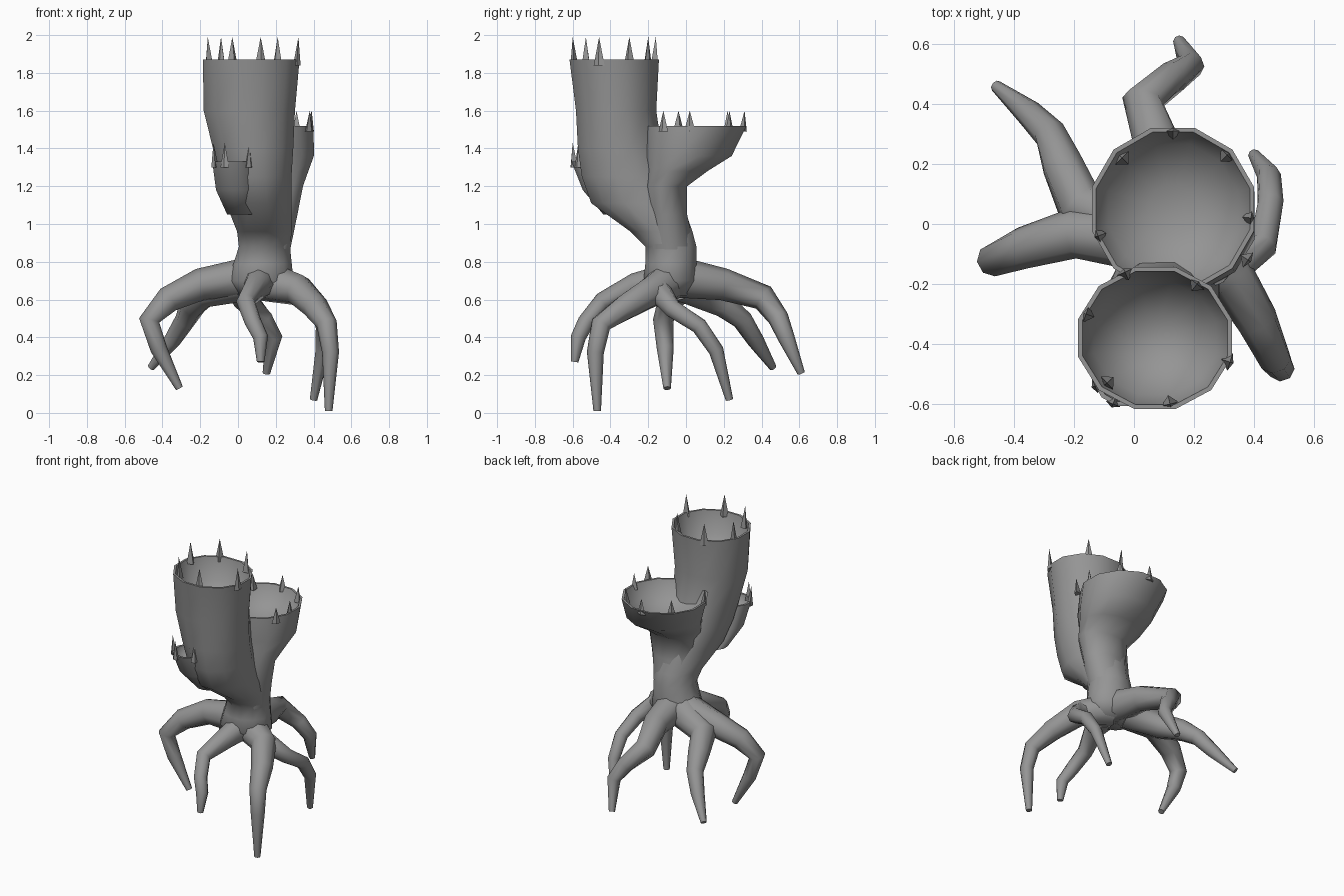
import bpy, bmesh, math
from mathutils import Vector

cube = bpy.data.objects.get("Cube")
if cube:
    bpy.data.objects.remove(cube)

grey = bpy.data.materials.new("stone_grey")
grey.use_nodes = True
grey.diffuse_color = (0.3, 0.3, 0.3, 1)
grey.node_tree.nodes["Principled BSDF"].inputs["Base Color"].default_value = (0.3, 0.3, 0.3, 1)


def finish(name, bm, angle=60):
    bmesh.ops.recalc_face_normals(bm, faces=bm.faces)
    mesh = bpy.data.meshes.new(name)
    bm.to_mesh(mesh)
    bm.free()
    mesh.materials.append(grey)
    obj = bpy.data.objects.new(name, mesh)
    bpy.context.collection.objects.link(obj)
    bpy.ops.object.select_all(action="DESELECT")
    obj.select_set(True)
    bpy.context.view_layer.objects.active = obj
    bpy.ops.object.shade_smooth_by_angle(angle=math.radians(angle))
    return obj


def skin(name, loops):
    """Bridge a list of equal point rings and cap both ends."""
    bm = bmesh.new()
    rings = [[bm.verts.new(p) for p in loop] for loop in loops]
    n = len(rings[0])
    for a, b in zip(rings, rings[1:]):
        for i in range(n):
            j = (i + 1) % n
            bm.faces.new((a[i], a[j], b[j], b[i]))
    bm.faces.new(rings[0])
    bm.faces.new(rings[-1])
    return finish(name, bm)


def ellipse(x, y, z, rx, ry, n=12):
    turns = [2 * math.pi * (i + 0.5) / n for i in range(n)]
    return [Vector((x + rx * math.cos(t), y + ry * math.sin(t), z)) for t in turns]


def cup(name, rings, depth):
    """Stack of ellipses with a hollow mouth at the top."""
    x, y, z, rx, ry = rings[-1]
    inside = [(x, y, z, rx - 0.015, ry - 0.015),
              (x, y, z - depth * 0.6, rx * 0.8, ry * 0.8),
              (x, y, z - depth, rx * 0.3, ry * 0.3)]
    return skin(name, [ellipse(*r) for r in rings + inside])


def limb(name, path, radii, n=8):
    """Tapered tube along a bent path."""
    pts = [Vector(p) for p in path]
    flat = pts[-1] - pts[0]
    flat.z = 0
    side0 = flat.normalized().cross(Vector((0, 0, 1)))
    loops = []
    for i, (p, r) in enumerate(zip(pts, radii)):
        t = Vector()
        if i > 0:
            t += (p - pts[i - 1]).normalized()
        if i < len(pts) - 1:
            t += (pts[i + 1] - p).normalized()
        t.normalize()
        side = (side0 - t * side0.dot(t)).normalized()
        up = side.cross(t)
        loops.append([p + r * (side * math.cos(a) + up * math.sin(a))
                      for a in (2 * math.pi * k / n for k in range(n))])
    return skin(name, loops)


def teeth(name, mouth, tips, rim_z, top_z, width=0.03):
    """Flattened spikes standing round a mouth."""
    centre = Vector((mouth[0], mouth[1], 0))
    for k, (x, y) in enumerate(tips):
        out = (Vector((x, y, 0)) - centre).normalized()
        across = out.cross(Vector((0, 0, 1)))
        base = Vector((x, y, rim_z - 0.03))
        bm = bmesh.new()
        foot = [bm.verts.new(base + d) for d in
                (across * width, out * 0.012, across * -width, out * -0.03)]
        tip = bm.verts.new((x, y, top_z))
        bm.faces.new(foot)
        for i in range(4):
            bm.faces.new((foot[i], foot[(i + 1) % 4], tip))
        finish(f"{name}_{k + 1}", bm, 30)


# Main trunk rising into the tall front mouth
tower = [(0.12, -0.08, 0.62, 0.12, 0.09), (0.12, -0.08, 0.70, 0.18, 0.15),
         (0.13, -0.08, 0.79, 0.16, 0.14), (0.14, -0.08, 0.88, 0.14, 0.14),
         (0.14, -0.13, 0.96, 0.15, 0.17), (0.11, -0.26, 1.11, 0.18, 0.25),
         (0.09, -0.31, 1.25, 0.20, 0.25), (0.08, -0.35, 1.40, 0.22, 0.23),
         (0.06, -0.37, 1.60, 0.25, 0.22), (0.07, -0.38, 1.87, 0.265, 0.245)]
cup("trunk_and_tall_mouth", tower, 0.25)
teeth("tall_mouth_tooth", (0.07, -0.38),
      [(-0.16, -0.3), (-0.09, -0.53), (0.12, -0.6), (0.32, -0.46), (0.21, -0.2), (-0.03, -0.16)],
      1.87, 1.99)

# Wide mouth leaning to the back
bowl = [(0.15, -0.08, 0.86, 0.13, 0.13), (0.16, -0.10, 1.05, 0.16, 0.11),
        (0.17, -0.11, 1.20, 0.18, 0.12), (0.16, -0.05, 1.28, 0.22, 0.17),
        (0.16, 0.01, 1.36, 0.25, 0.24), (0.13, 0.05, 1.52, 0.28, 0.28)]
cup("wide_back_mouth", bowl, 0.16)
teeth("wide_mouth_tooth", (0.13, 0.05),
      [(0.38, -0.12), (0.39, 0.02), (0.31, 0.23), (0.13, 0.31), (-0.04, 0.22), (-0.12, -0.04)],
      1.52, 1.6)

# Small mouth on the front
pouch = [(0.02, -0.36, 1.05, 0.08, 0.08), (-0.01, -0.45, 1.18, 0.11, 0.10),
         (-0.03, -0.50, 1.33, 0.11, 0.11)]
cup("small_front_mouth", pouch, 0.08)
teeth("small_mouth_tooth", (-0.03, -0.5), [(-0.13, -0.54), (-0.07, -0.6), (0.06, -0.57)],
      1.33, 1.43, 0.025)

# Root legs
thick = [0.11, 0.085, 0.07, 0.055, 0.045, 0.02]
thin = [0.09, 0.07, 0.05, 0.045, 0.04, 0.02]
limb("right_front_leg", [(0.08, -0.06, 0.72), (-0.2, -0.03, 0.68), (-0.37, -0.08, 0.6),
                         (-0.47, -0.12, 0.49), (-0.42, -0.11, 0.34), (-0.31, -0.1, 0.13)], thick)
limb("right_back_leg", [(0.04, -0.03, 0.7), (-0.18, 0.06, 0.64), (-0.24, 0.2, 0.57),
                        (-0.28, 0.3, 0.49), (-0.35, 0.37, 0.38), (-0.46, 0.46, 0.24)], thick)
limb("back_leg", [(0.12, -0.05, 0.72), (0.1, 0.2, 0.68), (0.03, 0.41, 0.61),
                  (0.13, 0.49, 0.5), (0.19, 0.53, 0.4), (0.15, 0.61, 0.21)], thick)
limb("front_leg", [(0.12, -0.1, 0.7), (0.1, -0.27, 0.67), (0.04, -0.44, 0.59),
                   (0.08, -0.53, 0.48), (0.12, -0.57, 0.4), (0.12, -0.59, 0.27)], thin)
limb("left_front_leg", [(0.14, -0.08, 0.7), (0.32, -0.17, 0.65), (0.41, -0.32, 0.56),
                        (0.47, -0.45, 0.47), (0.49, -0.48, 0.32), (0.48, -0.47, 0.01)], thick)
limb("left_back_leg", [(0.14, -0.08, 0.7), (0.32, -0.15, 0.65), (0.43, -0.07, 0.55),
                       (0.455, 0.07, 0.46), (0.45, 0.16, 0.33), (0.4, 0.23, 0.07)], thin)
